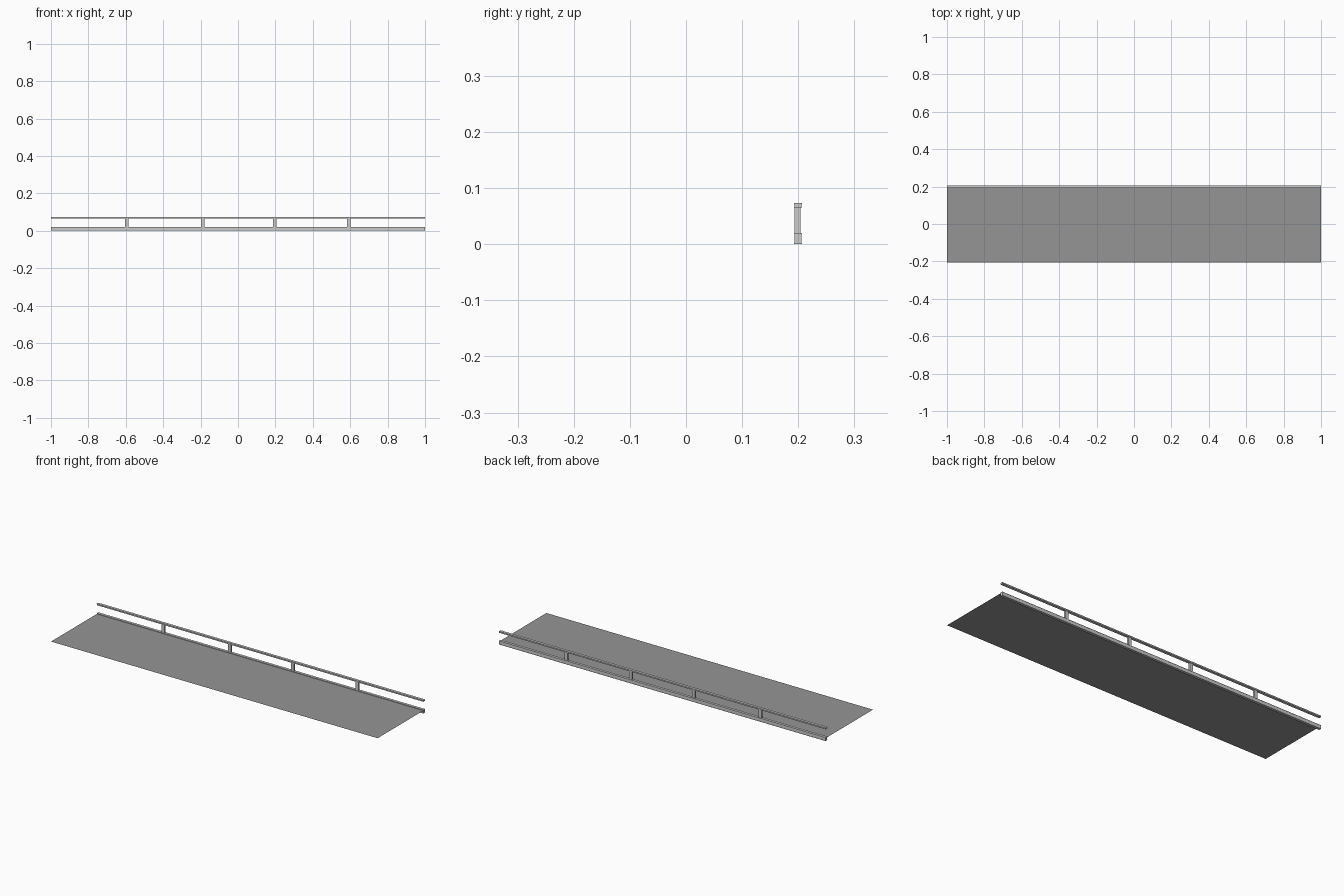
import bpy

if "Cube" in bpy.data.objects:
    bpy.data.objects.remove(bpy.data.objects["Cube"])


def mesh_object(name, verts, faces):
    mesh = bpy.data.meshes.new(name)
    mesh.from_pydata(verts, [], faces)
    obj = bpy.data.objects.new(name, mesh)
    bpy.context.collection.objects.link(obj)
    return obj


def beam(name, profile, half=1.0):
    """Extrude a (y, z) profile along x."""
    n = len(profile)
    verts = [(x, y, z) for x in (-half, half) for y, z in profile]
    faces = [(i, (i + 1) % n, n + (i + 1) % n, n + i) for i in range(n)]
    faces += [tuple(range(n))[::-1], tuple(range(n, 2 * n))]
    return mesh_object(name, verts, faces)


def flanged(y0, y1, z0, z1, lip, inset):
    """Box section whose side faces are slightly recessed between lips."""
    a, b = y0 + inset, y1 - inset
    return [(y0, z0), (y1, z0), (y1, z0 + lip), (b, z0 + lip), (b, z1 - lip),
            (y1, z1 - lip), (y1, z1), (y0, z1), (y0, z1 - lip), (a, z1 - lip),
            (a, z0 + lip), (y0, z0 + lip)]


# Thin dark walkway sheet
deck = mesh_object("deck", [(-1, -0.207, 0.016), (1, -0.207, 0.016),
                            (1, 0.2, 0.016), (-1, 0.2, 0.016)], [(0, 1, 2, 3)])
dark = bpy.data.materials.new("dark_grey")
dark.diffuse_color = (0.3, 0.3, 0.3, 1)
dark.use_nodes = True
dark.node_tree.nodes["Principled BSDF"].inputs["Base Color"].default_value = dark.diffuse_color
deck.data.materials.append(dark)

# Edge beam and handrail along the back
beam("edge_beam", flanged(0.1925, 0.207, 0.0, 0.02, 0.002, 0.0008))
beam("handrail", flanged(0.1925, 0.207, 0.065, 0.073, 0.002, 0.0008))

# Railing posts
for i, x in enumerate((-0.595, -0.189, 0.197, 0.592)):
    bpy.ops.mesh.primitive_cube_add(size=1, location=(x, 0.199, 0.0425))
    post = bpy.context.object
    post.name = f"post_{i + 1}"
    post.scale = (0.018, 0.0105, 0.047)
